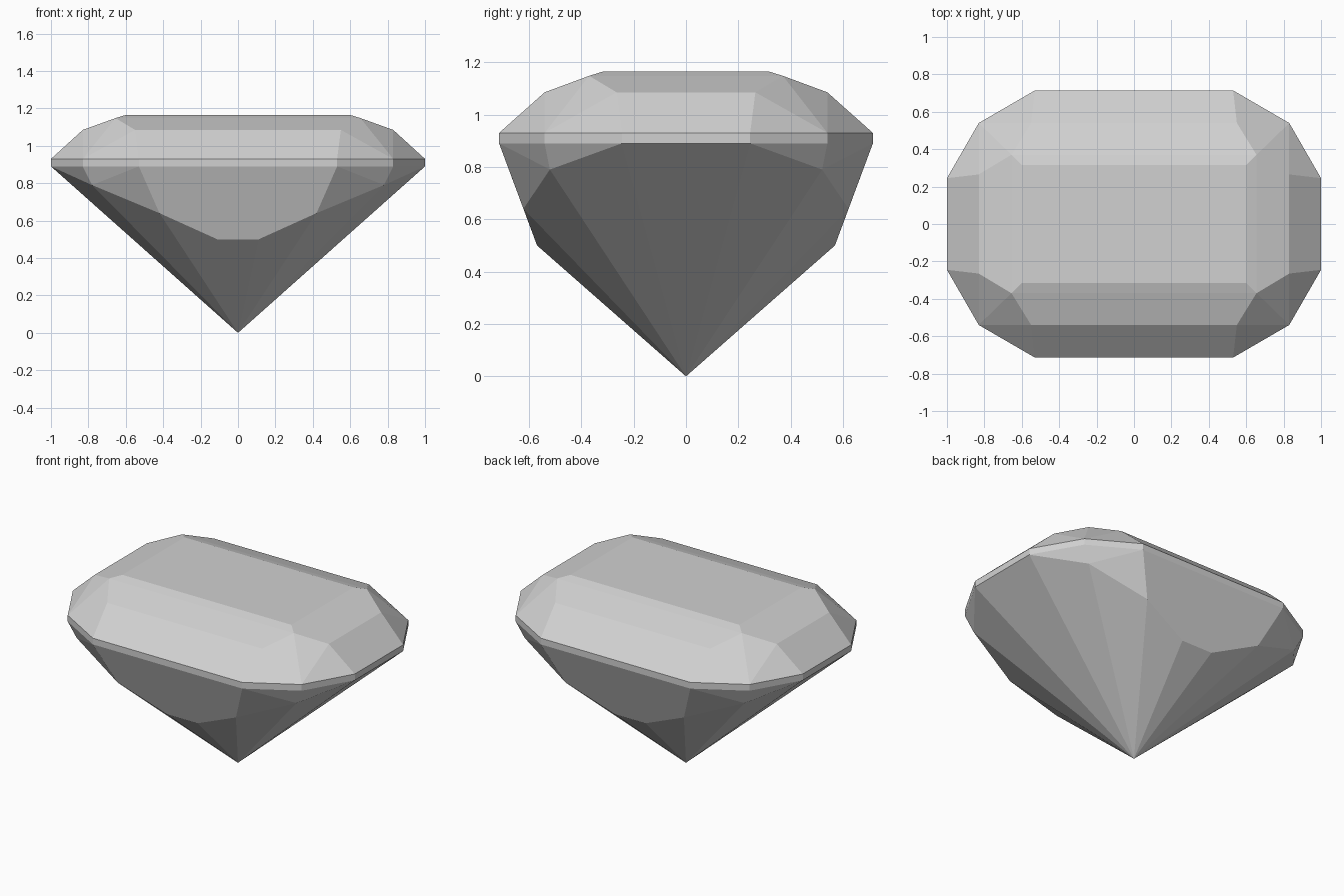
import bpy
import bmesh
import math

old = bpy.data.objects.get("Cube")
if old:
    bpy.data.objects.remove(old, do_unlink=True)

# Single grey stone colour
STONE = (0.64, 0.64, 0.64, 1.0)
stone = bpy.data.materials.new("grey_stone")
stone.use_nodes = True
stone.diffuse_color = STONE
stone.node_tree.nodes["Principled BSDF"].inputs["Base Color"].default_value = STONE

GIRDLE_LOW, GIRDLE_TOP = 0.89, 0.93
# One quarter of the girdle outline
OUTLINE = [(0.53, 0.714), (0.83, 0.54), (1.0, 0.245)]


def girdle(z):
    return [(x, y, z) for x, y in OUTLINE]


def cut_part(name, quarter, open_z):
    """Mirror quarter points to four corners, wrap in flat facets, open the joint."""
    bm = bmesh.new()
    corners = {(x * sx, y * sy, z) for x, y, z in quarter
               for sx in (-1, 1) for sy in (-1, 1)}
    for co in sorted(corners):
        bm.verts.new(co)
    bmesh.ops.remove_doubles(bm, verts=bm.verts[:], dist=0.0001)
    bmesh.ops.convex_hull(bm, input=bm.verts[:])
    bmesh.ops.dissolve_limit(bm, angle_limit=math.radians(1),
                             verts=bm.verts[:], edges=bm.edges[:])
    bmesh.ops.recalc_face_normals(bm, faces=bm.faces[:])
    # Remove the hidden cap where crown and pavilion meet
    caps = [f for f in bm.faces
            if all(abs(v.co.z - open_z) < 0.001 for v in f.verts)]
    bmesh.ops.delete(bm, geom=caps, context='FACES')
    mesh = bpy.data.meshes.new(name)
    bm.to_mesh(mesh)
    bm.free()
    mesh.materials.append(stone)
    obj = bpy.data.objects.new(name, mesh)
    bpy.context.collection.objects.link(obj)
    return obj


# Crown: girdle edge, step facets, corner facet and table
cut_part("crown", girdle(GIRDLE_TOP) + [
    (0.55, 0.54, 1.085),
    (0.83, 0.265, 1.085),
    (0.655, 0.37, 1.148),
    (0.60, 0.315, 1.165),
], GIRDLE_TOP)

# Pavilion: girdle band, broad side facets and fan of facets to the point
cut_part("pavilion", girdle(GIRDLE_TOP) + girdle(GIRDLE_LOW) + [
    (0.78, 0.52, 0.79),
    (0.42, 0.621, 0.64),
    (0.11, 0.569, 0.50),
    (0.0, 0.0, 0.0),
], GIRDLE_TOP)
